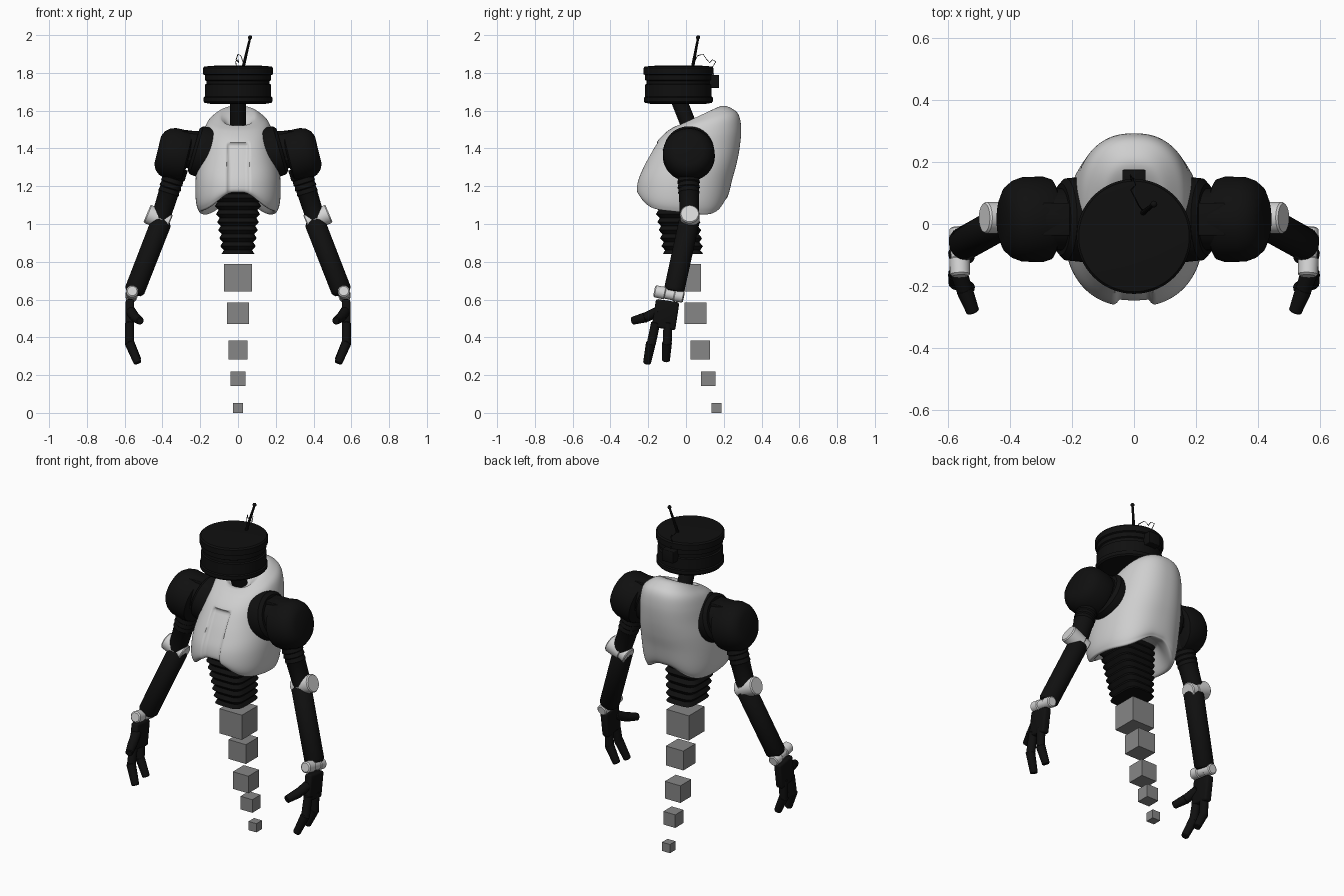
import bpy, bmesh, math
from mathutils import Vector, Matrix

cube = bpy.data.objects.get("Cube")
if cube:
    bpy.data.objects.remove(cube)


def material(name, v):
    m = bpy.data.materials.new(name)
    m.use_nodes = True
    m.diffuse_color = (v, v, v, 1)
    m.node_tree.nodes["Principled BSDF"].inputs["Base Color"].default_value = (v, v, v, 1)
    return m


BLACK = material("matte black", 0.005)
SHELL = material("shell light grey", 0.62)
JOINT = material("joint pale grey", 0.66)
GREY = material("block grey", 0.24)


def finish(name, bm, mat, angle=35):
    bmesh.ops.recalc_face_normals(bm, faces=bm.faces)
    me = bpy.data.meshes.new(name)
    bm.to_mesh(me)
    bm.free()
    me.materials.append(mat)
    ob = bpy.data.objects.new(name, me)
    bpy.context.scene.collection.objects.link(ob)
    if angle:
        bpy.ops.object.select_all(action='DESELECT')
        ob.select_set(True)
        bpy.context.view_layer.objects.active = ob
        bpy.ops.object.shade_smooth_by_angle(angle=math.radians(angle))
    return ob


def loft(name, rings, mat, angle=35):
    """Skin a list of closed point rings and cap both ends."""
    bm = bmesh.new()
    rows = [[bm.verts.new(p) for p in ring] for ring in rings]
    n = len(rows[0])
    for a, b in zip(rows, rows[1:]):
        for i in range(n):
            j = (i + 1) % n
            bm.faces.new((a[i], a[j], b[j], b[i]))
    bm.faces.new(rows[0])
    bm.faces.new(rows[-1])
    return finish(name, bm, mat, angle)


def turned(name, p, q, profile, mat, sides=40):
    """Turn a profile of (fraction, radius) around the line from p to q."""
    p, q = Vector(p), Vector(q)
    rot = (q - p).to_track_quat('Z', 'Y')
    rings = []
    for t, r in profile:
        c = p.lerp(q, t)
        rings.append([c + rot @ Vector((r * math.cos(a), r * math.sin(a), 0))
                      for a in (2 * math.pi * i / sides for i in range(sides))])
    return loft(name, rings, mat)


def rod(name, p, q, r1, r2, mat, sides=24):
    return turned(name, p, q, [(0, r1 * .8), (.04, r1), (.96, r2), (1, r2 * .8)], mat, sides)


def box(name, centre, size, mat, tilt=0, bevel=0):
    bm = bmesh.new()
    bmesh.ops.create_cube(bm, size=1, matrix=Matrix.Translation(centre)
                          @ Matrix.Rotation(tilt, 4, 'X') @ Matrix.Diagonal((*size, 1)))
    if bevel:
        bmesh.ops.bevel(bm, geom=bm.edges[:], offset=bevel, segments=3, affect='EDGES', profile=.5)
    return finish(name, bm, mat, 35 if bevel else 0)


def spow(v, e):
    return math.copysign(abs(v) ** e, v)


def smooth(a, b, v):
    t = min(1, max(0, (v - a) / (b - a)))
    return t * t * (3 - 2 * t)


# Torso shell: tilted rounded sections (front y, front z, back y, back z, half width)
sections = [
    (-.13, 1.20, .11, 1.17, .12), (-.235, 1.172, .19, 1.125, .19),
    (-.258, 1.17, .21, 1.13, .212), (-.266, 1.19, .226, 1.16, .224),
    (-.258, 1.235, .246, 1.24, .225), (-.235, 1.29, .268, 1.32, .216),
    (-.2, 1.36, .285, 1.41, .2), (-.15, 1.44, .292, 1.5, .185),
    (-.10, 1.49, .282, 1.57, .165), (-.06, 1.515, .25, 1.607, .135),
    (-.045, 1.52, .19, 1.625, .10), (-.03, 1.52, .11, 1.585, .08),
    (-.02, 1.515, .06, 1.53, .055)]


def sample(u):
    i = min(int(u), len(sections) - 2)
    t = u - i
    ps = [sections[min(max(i + k, 0), len(sections) - 1)] for k in (-1, 0, 1, 2)]
    return [.5 * (2 * b + (c - a) * t + (2 * a - 5 * b + 4 * c - d) * t * t
                  + (3 * b - a - 3 * c + d) * t ** 3) for a, b, c, d in zip(*ps)]


rings = []
STEPS, AROUND = 96, 160
for k in range(STEPS + 1):
    u = k / STEPS * (len(sections) - 1)
    yf, zf, yb, zb, w = sample(u)
    sag = .085 * (1 - smooth(1, 5, u)) * smooth(0, 1, u)
    ring = []
    for i in range(AROUND):
        a = 2 * math.pi * i / AROUND
        x = w * spow(math.cos(a), .85)
        f = .5 + .5 * spow(math.sin(a), .9)
        y = yf + (yb - yf) * f
        z = zf + (zb - zf) * f - sag * smooth(.1, .95, abs(x) / w)
        # sunken chest panel, open at the lower edge
        if f < .5:
            y += .02 * (1 - smooth(.047, .062, abs(x))) * (1 - smooth(1.415, 1.435, z))
        ring.append((x, y, z))
    rings.append(ring)
loft("torso_shell", rings, SHELL, 60)

# Waist: square bellows that narrow downward
rings = []
FOLDS = 8
for k in range(2 * FOLDS + 1):
    t = k / (2 * FOLDS)
    z = .84 + .34 * t
    grow = 0 if k % 2 == 0 else -.016
    hx, hy, cy = .088 + .045 * t + grow, .108 + .012 * t + grow, -.015 - .045 * t
    rings.append([(hx * spow(math.cos(a), .45), cy + hy * spow(math.sin(a), .45), z)
                  for a in (2 * math.pi * i / 32 for i in range(32))])
loft("waist_bellows", rings, BLACK, 30)

# Trail of shrinking blocks
for i, (y, z, s) in enumerate([(.005, .715, .147), (.05, .528, .115), (.075, .333, .102),
                               (.118, .181, .078), (.162, .026, .052)]):
    box(f"trail_block_{i + 1}", (0, y, z), (s, s, s), GREY)

# Head, neck and rear plug
turned("neck", (0, .02, 1.51), (0, -.04, 1.66), [(0, .042), (1, .042)], BLACK, 24)
turned("head", (0, -.04, 1.635), (0, -.04, 1.84),
       [(0, .14), (.03, .176), (.07, .183), (.17, .183), (.19, .176), (.5, .176), (.52, .168),
        (.6, .168), (.62, .176), (.75, .176), (.77, .185), (.93, .185), (.97, .178), (1, .10)],
       BLACK, 64)
box("head_rear_plug", (0, .145, 1.755), (.075, .06, .07), BLACK, 0, .004)

# Antenna and loose wire
turned("antenna", (.025, .033, 1.82), (.064, .064, 1.985), [(0, .009), (1, .006)], BLACK, 10)
bm = bmesh.new()
bmesh.ops.create_uvsphere(bm, u_segments=12, v_segments=8, radius=.011,
                          matrix=Matrix.Translation((.064, .064, 1.988)))
finish("antenna_tip", bm, BLACK)
curve = bpy.data.curves.new("loose_wire", 'CURVE')
curve.dimensions = '3D'
curve.bevel_depth = .002
curve.bevel_resolution = 1
line = curve.splines.new('POLY')
path = [(.03, .04, 1.85), (.015, .06, 1.89), (.0, .09, 1.9), (-.01, .11, 1.87), (.005, .125, 1.855),
        (.0, .14, 1.87), (-.012, .158, 1.86), (-.008, .14, 1.83), (0, .147, 1.785)]
line.points.add(len(path) - 1)
for pt, co in zip(line.points, path):
    pt.co = (*co, 1)
curve.materials.append(BLACK)
bpy.context.scene.collection.objects.link(bpy.data.objects.new("loose_wire", curve))

# Arms, mirrored
for side, s in (("left", 1), ("right", -1)):
    def P(x, y, z):
        return (s * x, y, z)

    # shoulder: socket against the shell, ribbed link, large rounded cap
    turned(f"{side}_shoulder_socket", P(.13, .015, 1.365), P(.235, .015, 1.395),
           [(0, .125), (.3, .138), (.85, .132), (1, .115)], BLACK)
    turned(f"{side}_shoulder_link", P(.22, .015, 1.39), P(.30, .015, 1.40),
           [(0, .10), (1, .10)], BLACK)
    for i in range(4):
        box(f"{side}_shoulder_rib_{i + 1}", P(.25, .015, 1.345 + .045 * i),
            (.09, .18 - .025 * i, .024), BLACK, 0, .004)
    turned(f"{side}_shoulder_cap", P(.262, .015, 1.352), P(.425, .015, 1.392),
           [(0, .115), (.05, .13), (.2, .138), (.6, .136), (.78, .125), (.92, .105), (1, .075)],
           BLACK, 48)

    # upper arm with ribs under the cap
    turned(f"{side}_upper_arm", P(.325, .012, 1.30), P(.41, .018, 1.03),
           [(0, .062), (.2, .062), (.22, .055), (.3, .06), (.32, .054), (.4, .059),
            (.42, .053), (.5, .057), (.52, .053), (1, .05)], BLACK, 32)
    turned(f"{side}_elbow", P(.362, .02, 1.005), P(.482, .02, 1.055),
           [(0, .042), (.04, .047), (.3, .047), (.33, .051), (.95, .051), (1, .046)], JOINT)
    rod(f"{side}_forearm", P(.402, .018, 1.02), P(.552, -.066, .635), .055, .054, BLACK, 32)
    turned(f"{side}_wrist", P(.565, -.012, .612), P(.56, -.168, .645),
           [(0, .024), (.03, .03), (.3, .032), (.33, .028), (.62, .028), (.65, .033),
            (.96, .032), (1, .025)], JOINT, 28)

    # hand: palm, thumb and two jointed fingers
    box(f"{side}_palm", P(.572, -.108, .52), (.045, .125, .15), BLACK, -.15, .012)
    rod(f"{side}_thumb_base", P(.57, -.14, .54), P(.545, -.215, .505), .028, .026, BLACK, 12)
    rod(f"{side}_thumb_tip", P(.547, -.21, .507), P(.518, -.285, .487), .027, .021, BLACK, 12)
    for n, y0, y1, y2, z2 in (("front", -.16, -.185, -.207, .262), ("rear", -.095, -.1, -.106, .275)):
        rod(f"{side}_{n}_finger_base", P(.575, y0, .48), P(.573, y1, .36), .024, .024, BLACK, 12)
        rod(f"{side}_{n}_finger_tip", P(.576, y1, .375), P(.53, y2, z2), .026, .021, BLACK, 12)
